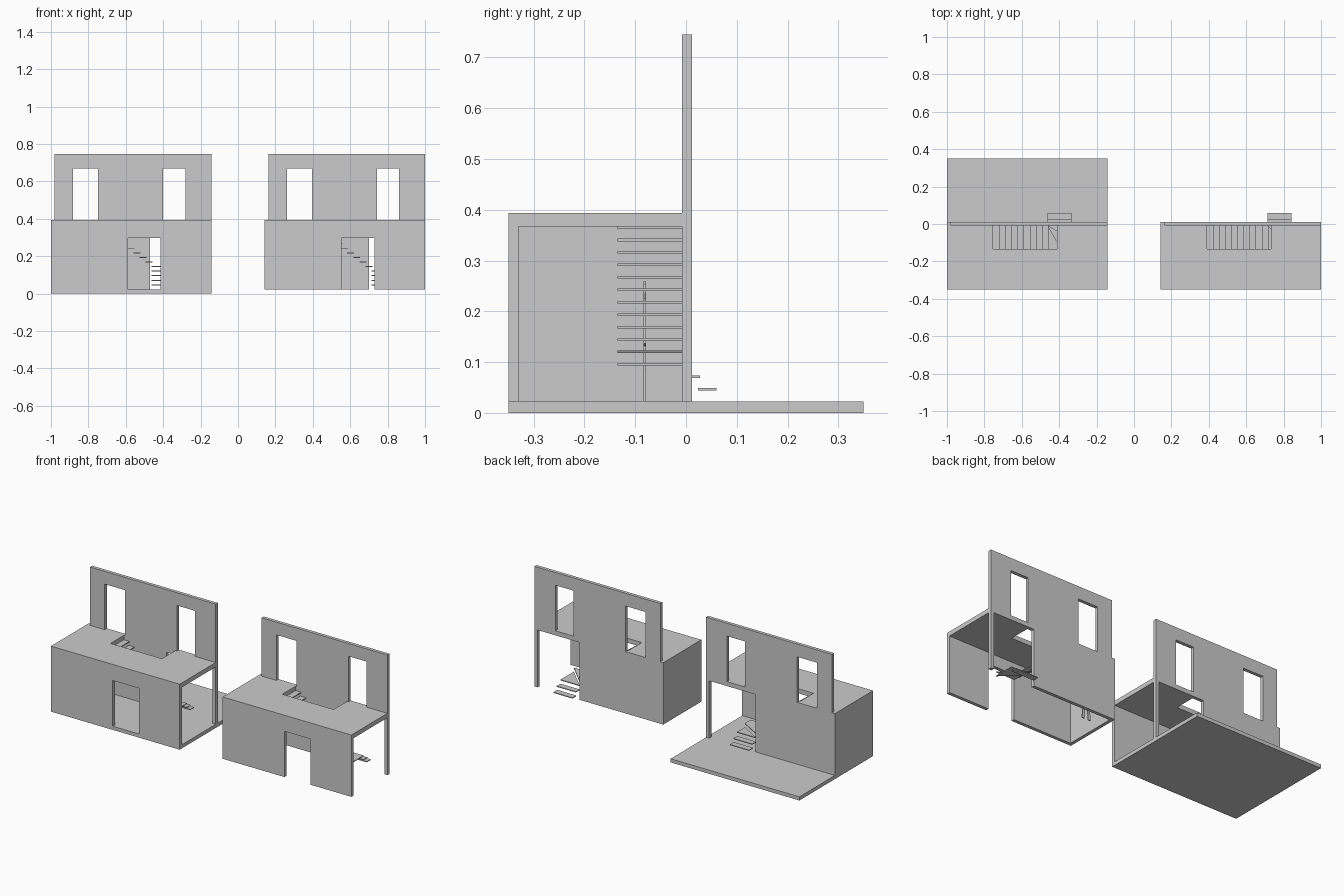
import bpy, bmesh, math

if "Cube" in bpy.data.objects:
    bpy.data.objects.remove(bpy.data.objects["Cube"])

W = 0.857            # house length along x
Y0, YW0, YW1 = -0.35, -0.008, 0.012   # front face, rear wall inner/outer
FLOOR, CEIL, DECK, TOP = 0.022, 0.367, 0.394, 0.745
STAIR_Y = -0.135
RISE, GOING, TREAD, THICK = 0.0245, 0.0325, 0.037, 0.005
STAIR_W = YW0 - STAIR_Y


def finish(name, bm):
    bmesh.ops.recalc_face_normals(bm, faces=bm.faces)
    mesh = bpy.data.meshes.new(name)
    bm.to_mesh(mesh)
    bm.free()
    ob = bpy.data.objects.new(name, mesh)
    bpy.context.collection.objects.link(ob)
    return ob


def thicken(bm, vec):
    res = bmesh.ops.extrude_face_region(bm, geom=bm.faces[:], use_keep_orig=True)
    verts = [g for g in res["geom"] if isinstance(g, bmesh.types.BMVert)]
    bmesh.ops.translate(bm, verts=verts, vec=vec)


def placer(plane, lo, hi):
    """Map 2D coordinates to a plane and give the extrusion vector."""
    if plane == "xz":
        return (lambda u, v: (u, lo, v)), (0, hi - lo, 0)
    if plane == "yz":
        return (lambda u, v: (lo, u, v)), (hi - lo, 0, 0)
    return (lambda u, v: (u, v, lo)), (0, 0, hi - lo)


def prism(name, pts, plane, lo, hi):
    place, vec = placer(plane, lo, hi)
    bm = bmesh.new()
    bm.faces.new([bm.verts.new(place(*p)) for p in pts])
    thicken(bm, vec)
    return finish(name, bm)


def panel(name, rect, plane, lo, hi, holes=()):
    """Flat slab or wall with rectangular openings (u0, u1, v0, v1)."""
    place, vec = placer(plane, lo, hi)
    us = sorted({u for r in (rect, *holes) for u in r[:2]})
    vs = sorted({v for r in (rect, *holes) for v in r[2:]})
    bm = bmesh.new()
    grid = {}

    def vert(i, j):
        if (i, j) not in grid:
            grid[i, j] = bm.verts.new(place(us[i], vs[j]))
        return grid[i, j]

    for i in range(len(us) - 1):
        for j in range(len(vs) - 1):
            u, v = (us[i] + us[i + 1]) / 2, (vs[j] + vs[j + 1]) / 2
            if any(h[0] < u < h[1] and h[2] < v < h[3] for h in holes):
                continue
            bm.faces.new([vert(i, j), vert(i + 1, j), vert(i + 1, j + 1), vert(i, j + 1)])
    thicken(bm, vec)
    return finish(name, bm)


def rect_pts(x0, x1, y0, y1):
    return [(x0, y0), (x1, y0), (x1, y1), (x0, y1)]


def stairs(tag, x, straight, winders):
    z = CEIL + 0.0005
    n = 0

    def tread(pts):
        nonlocal z, n
        n += 1
        prism(f"{tag}_tread_{n}", pts, "xy", z - THICK, z)
        z -= RISE

    # straight flight
    for k in range(straight):
        a = x + 0.246 + k * GOING
        tread(rect_pts(a, a + TREAD, STAIR_Y, YW0))
    # winders fanning around the inner corner
    c = x + 0.246 + straight * GOING
    step = math.pi / 2 / winders

    def edge(t):
        s = STAIR_W / max(math.sin(t), math.cos(t))
        return (c + s * math.sin(t), YW0 - s * math.cos(t))

    for k in range(winders):
        t0, t1 = k * step, (k + 1) * step
        pts = [(c, YW0), edge(t0)]
        if t0 + 0.01 < math.pi / 4 < t1 - 0.01:
            pts.append(edge(math.pi / 4))
        tread(pts + [edge(t1)])
    # last steps through the rear opening
    for k in range(2):
        y = YW0 + k * 0.032
        tread(rect_pts(c, c + STAIR_W, y, y + 0.036))


def figure(tag, x):
    # flat standing cut-out figure for scale
    half = [(0.006, 0.115), (0.012, 0.0), (0.03, 0.0), (0.024, 0.06), (0.024, 0.125),
            (0.034, 0.11), (0.04, 0.115), (0.029, 0.195), (0.008, 0.203),
            (0.014, 0.215), (0.012, 0.232), (0.005, 0.238)]
    pts = half + [(-u, v) for u, v in reversed(half)]
    prism(tag + "_scale_figure", [(x + u, FLOOR + v) for u, v in pts], "xz", -0.084, -0.079)


def house(tag, x, straight, winders, rear_x):
    x1 = x + W
    # front and side walls
    panel(tag + "_front_wall", (x, x1, FLOOR, CEIL), "xz", Y0, Y0 + 0.02,
          [(x + 0.411, x + 0.586, FLOOR, 0.297)])
    panel(tag + "_side_wall", (Y0 + 0.02, YW1, FLOOR, CEIL), "yz", x, x + 0.02)
    panel(tag + "_side_wall_head", (YW0, YW1, CEIL, DECK), "yz", x, x + 0.02)
    # upper floor with stairwell
    panel(tag + "_upper_floor", (x, x1, Y0, YW0), "xy", CEIL, DECK,
          [(x + 0.246, x + 0.589, STAIR_Y, YW0)])
    # two-storey rear wall
    panel(tag + "_rear_wall", (x + 0.02, x1, FLOOR, TOP), "xz", YW0, YW1,
          [(x + 0.118, x + 0.252, DECK, 0.668),
           (x + 0.599, x + 0.718, DECK, 0.668),
           (x + rear_x, x1 - 0.02, FLOOR, CEIL)])
    stairs(tag, x, straight, winders)
    figure(tag, x + 0.12)


house("left_house", -1.0, 9, 3, 0.529)
house("right_house", 1.0 - W, 10, 2, 0.558)
# ground slab under the left house only
panel("ground_slab", (-1.0, -1.0 + W, -0.35, 0.35), "xy", 0, FLOOR)
